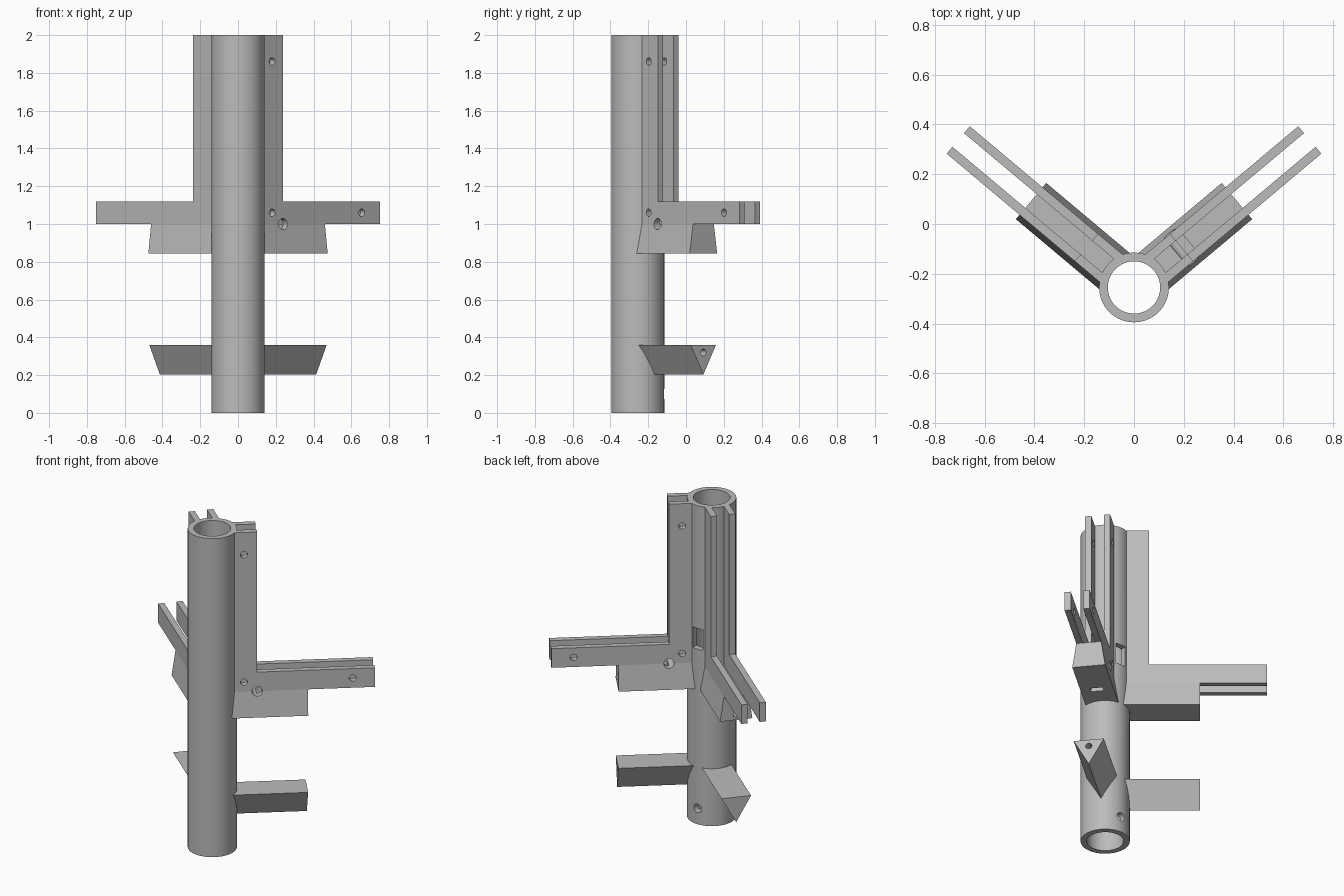
import bpy, bmesh, math
from mathutils import Matrix, Vector

cube = bpy.data.objects.get("Cube")
if cube:
    bpy.data.objects.remove(cube, do_unlink=True)

grey = bpy.data.materials.new("plain_grey")
grey.use_nodes = True
GREY = (0.5, 0.5, 0.5, 1)
grey.diffuse_color = GREY
grey.node_tree.nodes["Principled BSDF"].inputs["Base Color"].default_value = GREY

CENTRE = Vector((0, -0.255, 0))
TUBE_R, BORE_R = 0.14, 0.105
ANGLE = math.radians(40)


def arm_frame(side):
    """Local axes: x runs out along the arm, y across it, z up."""
    turn = Matrix.Rotation(ANGLE, 4, 'Z')
    return Matrix.Translation(CENTRE) @ Matrix.Diagonal((side, 1, 1, 1)) @ turn


def finish(name, bm, frame):
    bm.transform(frame)
    bmesh.ops.recalc_face_normals(bm, faces=bm.faces)
    mesh = bpy.data.meshes.new(name)
    bm.to_mesh(mesh)
    bm.free()
    mesh.materials.append(grey)
    obj = bpy.data.objects.new(name, mesh)
    bpy.context.collection.objects.link(obj)
    return obj


def prism(name, profile, offset, frame):
    """Extrude a closed 3D outline by an offset."""
    bm = bmesh.new()
    face = bm.faces.new([bm.verts.new(p) for p in profile])
    ext = bmesh.ops.extrude_face_region(bm, geom=[face], use_keep_orig=True)
    moved = [v for v in ext["geom"] if isinstance(v, bmesh.types.BMVert)]
    bmesh.ops.translate(bm, verts=moved, vec=offset)
    return finish(name, bm, frame)


def box(name, low, high, frame):
    (x0, y0, z0), (x1, y1, z1) = low, high
    base = [(x0, y0, z0), (x1, y0, z0), (x1, y1, z0), (x0, y1, z0)]
    return prism(name, base, (0, 0, z1 - z0), frame)


def rod(name, radius, start, end, frame, sides=20):
    start, end = Vector(start), Vector(end)
    bm = bmesh.new()
    bmesh.ops.create_cone(bm, cap_ends=True, segments=sides, radius1=radius,
                          radius2=radius, depth=(end - start).length)
    aim = (end - start).to_track_quat('Z', 'Y').to_matrix().to_4x4()
    bm.transform(Matrix.Translation((start + end) / 2) @ aim)
    return finish(name, bm, frame)


def cut(obj, cutters):
    """Subtract the cutters, bake the result and drop the cutters."""
    for c in cutters:
        mod = obj.modifiers.new("cut", 'BOOLEAN')
        mod.operation, mod.solver, mod.object = 'DIFFERENCE', 'EXACT', c
    graph = bpy.context.evaluated_depsgraph_get()
    mesh = bpy.data.meshes.new_from_object(obj.evaluated_get(graph))
    obj.modifiers.clear()
    obj.data = mesh
    for c in cutters:
        bpy.data.objects.remove(c, do_unlink=True)
    return obj


def bore(frame):
    return rod("bore", TUBE_R - 0.015, (0, 0, -0.1), (0, 0, 2.1), frame, 64)


parts = []

# Main tube with bore, rear wiring window and low drain hole
here = Matrix.Translation(CENTRE)
tube = rod("main_tube", TUBE_R, (0, 0, 0), (0, 0, 2), here, 72)
parts.append(cut(tube, [
    rod("bore", BORE_R, (0, 0, -0.1), (0, 0, 2.1), here, 72),
    box("window", (-0.035, 0.05, 1.1), (0.035, 0.2, 1.23), here),
    rod("drain", 0.027, (0, 0.05, 0.1), (0, 0.2, 0.1), here)]))

END, HALF = 0.54, 0.072
for side, label in ((1, "left"), (-1, "right")):
    f = arm_frame(side)

    # Pair of L-shaped plates with bolt holes
    outline = [(0.115, 1.0), (0.922, 1.0), (0.922, 1.12),
               (0.25, 1.12), (0.25, 2.0), (0.115, 2.0)]
    for y, place in ((-HALF, "front"), (HALF / 2, "back")):
        plate = prism(f"{label}_{place}_plate", [(a, y, z) for a, z in outline],
                      (0, HALF / 2, 0), f)
        holes = [(0.175, 1.06, 0.02), (0.175, 1.86, 0.02),
                 (0.795, 1.06, 0.02), (0.25, 1.0, 0.03)]
        parts.append(cut(plate, [rod("bolt", r, (a, -0.2, z), (a, 0.2, z), f)
                                 for a, z, r in holes]))

    # Flared block with cross bolt, nut slot and end hole
    section = [(0.07, -0.095, 0.845), (0.07, 0.095, 0.845),
               (0.07, HALF, 1.0), (0.07, -HALF, 1.0)]
    block = prism(f"{label}_block", section, (END - 0.07, 0, 0), f)
    parts.append(cut(block, [
        bore(here),
        rod("cross_bolt", 0.03, (0.25, -0.2, 1.0), (0.25, 0.2, 1.0), f),
        box("nut_slot", (0.25, -0.037, 0.8), (0.287, 0.037, 1.1), f),
        rod("end_hole", 0.018, (0.27, 0, 0.88), (0.6, 0, 0.88), f)]))

    # Triangular lower strut with end hole
    section = [(0.07, -0.087, 0.36), (0.07, 0.087, 0.36), (0.07, 0, 0.203)]
    strut = prism(f"{label}_lower_strut", section, (END - 0.07, 0, 0), f)
    parts.append(cut(strut, [
        bore(here),
        rod("end_hole", 0.018, (0.3, 0, 0.32), (0.6, 0, 0.32), f)]))

# Smooth the round walls and keep hard edges
bpy.ops.object.select_all(action='DESELECT')
for p in parts:
    p.select_set(True)
bpy.context.view_layer.objects.active = parts[0]
bpy.ops.object.shade_smooth_by_angle(angle=math.radians(30))
